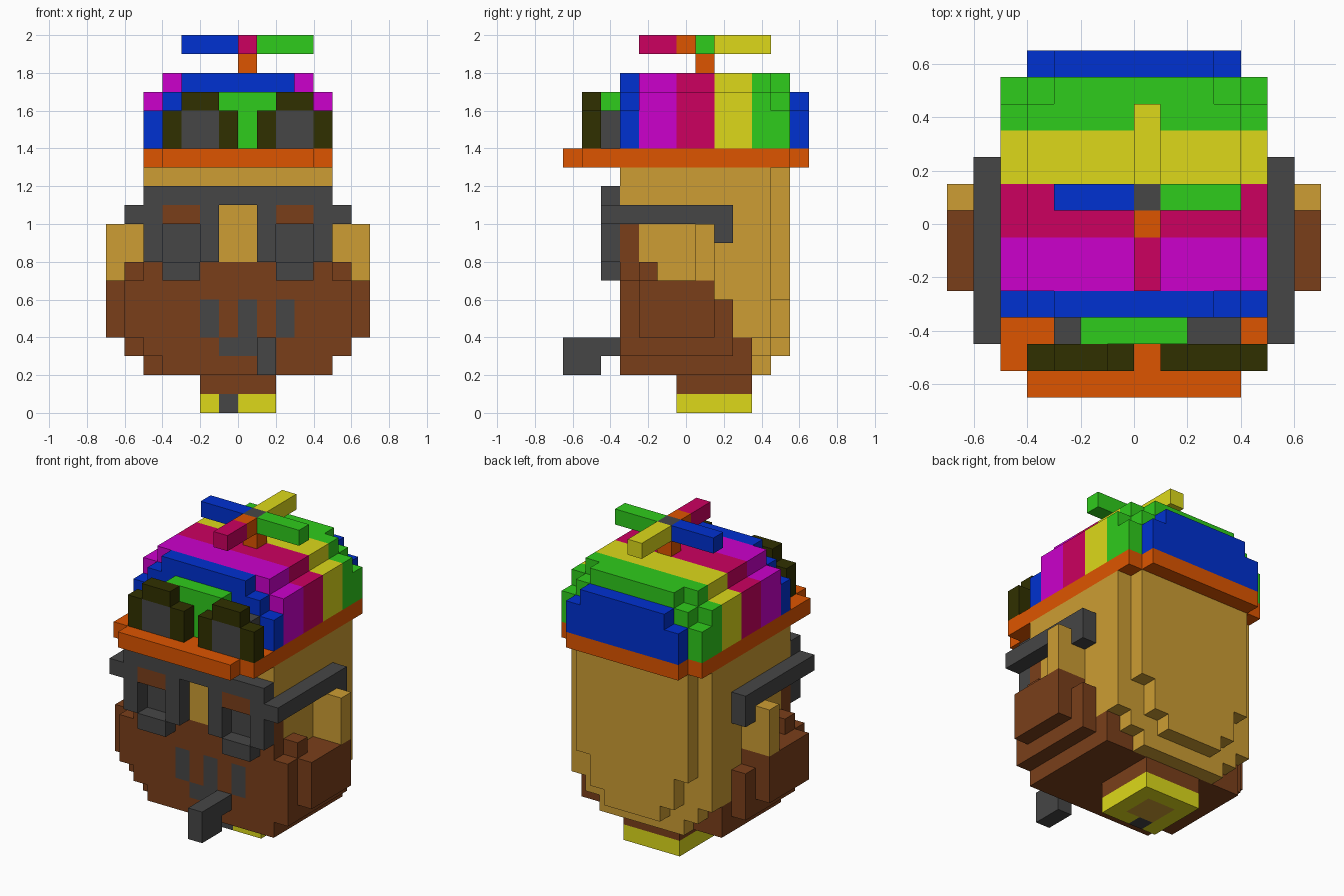
import bpy
import bmesh
from mathutils import Vector

cube = bpy.data.objects.get("Cube")
if cube:
    bpy.data.objects.remove(cube, do_unlink=True)


# Flat colours, written as display hex and converted to linear
def linear(text):
    channels = [int(text[i:i + 2], 16) / 255 for i in (0, 2, 4)]
    return [c / 12.92 if c < 0.04 else ((c + 0.055) / 1.055) ** 2.4 for c in channels] + [1]


def make_material(name, text):
    mat = bpy.data.materials.new(name)
    mat.use_nodes = True
    mat.diffuse_color = linear(text)
    mat.node_tree.nodes["Principled BSDF"].inputs["Base Color"].default_value = linear(text)
    return mat


palette = dict(brown="7A3F1A", tan="CD9D33", grey="464646", orange="DE5500", yellow="DDD91A",
               green="2FCC1C", blue="0031D1", purple="CC00CC", crimson="CC0060", olive="303000")
materials = {name: make_material(name, text) for name, text in palette.items()}

# Blocks live on a grid of tenths; a later part replaces an earlier one
cells = {}


def block(part, colour, x, y, z, mirror=False):
    for i in range(*x):
        for j in range(*y):
            for k in range(*z):
                cells[i, j, k] = (part, colour)
                if mirror:
                    cells[-1 - i, j, k] = (part, colour)


def centred(part, colour, half, y, z):
    block(part, colour, (-half, half), y, z)


# Neck with a collar
centred("neck", "brown", 2, (-1, 3), (1, 2))
centred("collar", "yellow", 2, (-1, 3), (0, 1))
centred("neck_core", "tan", 1, (0, 2), (0, 1))
block("collar_stud", "grey", (-1, 0), (-1, 0), (0, 1))

# Head, rounded off towards the lower back
centred("head", "tan", 5, (-4, 3), (2, 13))
for half, bottom in ((5, 4), (4, 3), (3, 2)):
    centred("head", "tan", half, (3, 4), (bottom, 13))
for half, bottom in ((4, 6), (3, 4), (2, 3)):
    centred("head", "tan", half, (4, 5), (bottom, 13))

# Beard, stepping forwards as it rises
for back, low, high in ((3, 2, 4), (2, 4, 6), (1, 6, 7), (-2, 7, 8), (-3, 8, 10)):
    centred("beard", "brown", 5, (-4, back), (low, high))
for front, back, low, high in ((-4, 2, 3, 6), (-4, 1, 6, 7), (-3, -2, 7, 8)):
    block("beard", "brown", (5, 6), (front, back), (low, high), True)
block("beard", "brown", (6, 7), (-3, 1), (4, 7), True)
# The lower right front corner is trimmed back
for corner in ((-5, -4, 2), (-6, -4, 3)):
    del cells[corner]

# Face: ears, nose, brows, eyes, mouth and whiskers
face = (-4, -3)
block("ears", "tan", (5, 7), (0, 1), (7, 10), True)
centred("nose", "tan", 1, face, (8, 11))
block("eyebrows", "brown", (2, 4), (-5, -3), (10, 11), True)
block("eyes", "grey", (2, 4), face, (8, 10), True)
centred("mouth", "grey", 1, face, (3, 4))
for left in (-2, 0, 2):
    block("whiskers", "grey", (left, left + 1), face, (4, 6))

# Pipe
block("pipe", "grey", (1, 2), (-5, -4), (3, 4))
block("pipe", "grey", (1, 2), (-7, -5), (2, 4))

# Glasses with hooked arms
rim = (-5, -4)
centred("glasses", "grey", 5, rim, (11, 12))
for side in (1, 4):
    block("glasses", "grey", (side, side + 1), rim, (8, 11), True)
block("glasses", "grey", (2, 4), rim, (7, 8), True)
block("glasses", "grey", (5, 6), (-5, 2), (10, 11), True)
block("glasses", "grey", (5, 6), (1, 2), (9, 10), True)

# Cap brim
centred("cap_brim", "orange", 5, (-6, 5), (13, 14))
centred("cap_brim", "orange", 4, (-7, 6), (13, 14))


# Cap crown in stripes, each stepping in near the top
def stripe(colour, y, steps):
    bottom = 14
    for half, top in steps:
        centred("cap_" + colour, colour, half, y, (bottom, top))
        bottom = top


full = ((5, 17), (4, 18))
end = ((5, 16), (4, 17), (3, 18))
stripe("green", (-5, -4), ((2, 17),))
stripe("blue", (-4, -3), end)
stripe("purple", (-3, -1), full)
stripe("crimson", (-1, 1), full)
stripe("yellow", (1, 3), full)
stripe("green", (3, 4), full)
stripe("green", (4, 5), end)
stripe("blue", (5, 6), ((4, 16), (3, 17)))

# Goggles resting on the brim, lenses level with their frames
for left in (-4, 1):
    block("goggle_lenses", "grey", (left + 1, left + 3), (-6, -4), (14, 16))
    for side in (left, left + 3):
        block("goggle_frames", "olive", (side, side + 1), (-6, -5), (14, 16))
    block("goggle_frames", "olive", (left + 1, left + 3), (-6, -5), (16, 17))

# Propeller
blade, hub, top = (0, 1), (0, 1), (19, 20)
block("propeller_stem", "orange", blade, hub, (18, 19))
block("propeller_hub", "grey", blade, hub, top)
block("blade_right", "blue", (-3, 0), hub, top)
block("blade_left", "green", (1, 4), hub, top)
block("blade_back", "yellow", blade, (1, 4), top)
block("blade_front", "crimson", blade, (-3, -1), top)
block("blade_root", "orange", blade, (-1, 0), top)


# Skin each part: keep only the outer faces, then merge flat areas
def outer_faces(bm, cell):
    centre = Vector(cell) + Vector((0.5, 0.5, 0.5))
    for axis in range(3):
        for sign in (-1, 1):
            normal = Vector((0, 0, 0))
            normal[axis] = sign
            if tuple(int(a + b) for a, b in zip(cell, normal)) in cells:
                continue
            u = Vector((0, 0, 0))
            u[(axis + 1) % 3] = 0.5
            v = normal.cross(u)
            corners = [centre + normal / 2 + p for p in (-u - v, u - v, u + v, v - u)]
            bm.faces.new([bm.verts.new((c + Vector((0, 0.5, 0))) / 10) for c in corners])


for part, colour in dict.fromkeys(cells.values()):
    bm = bmesh.new()
    for cell, owner in cells.items():
        if owner == (part, colour):
            outer_faces(bm, cell)
    bmesh.ops.remove_doubles(bm, verts=bm.verts, dist=0.001)
    bmesh.ops.dissolve_limit(bm, angle_limit=0.01, verts=bm.verts, edges=bm.edges)
    mesh = bpy.data.meshes.new(part)
    bm.to_mesh(mesh)
    bm.free()
    mesh.materials.append(materials[colour])
    bpy.context.scene.collection.objects.link(bpy.data.objects.new(part, mesh))
